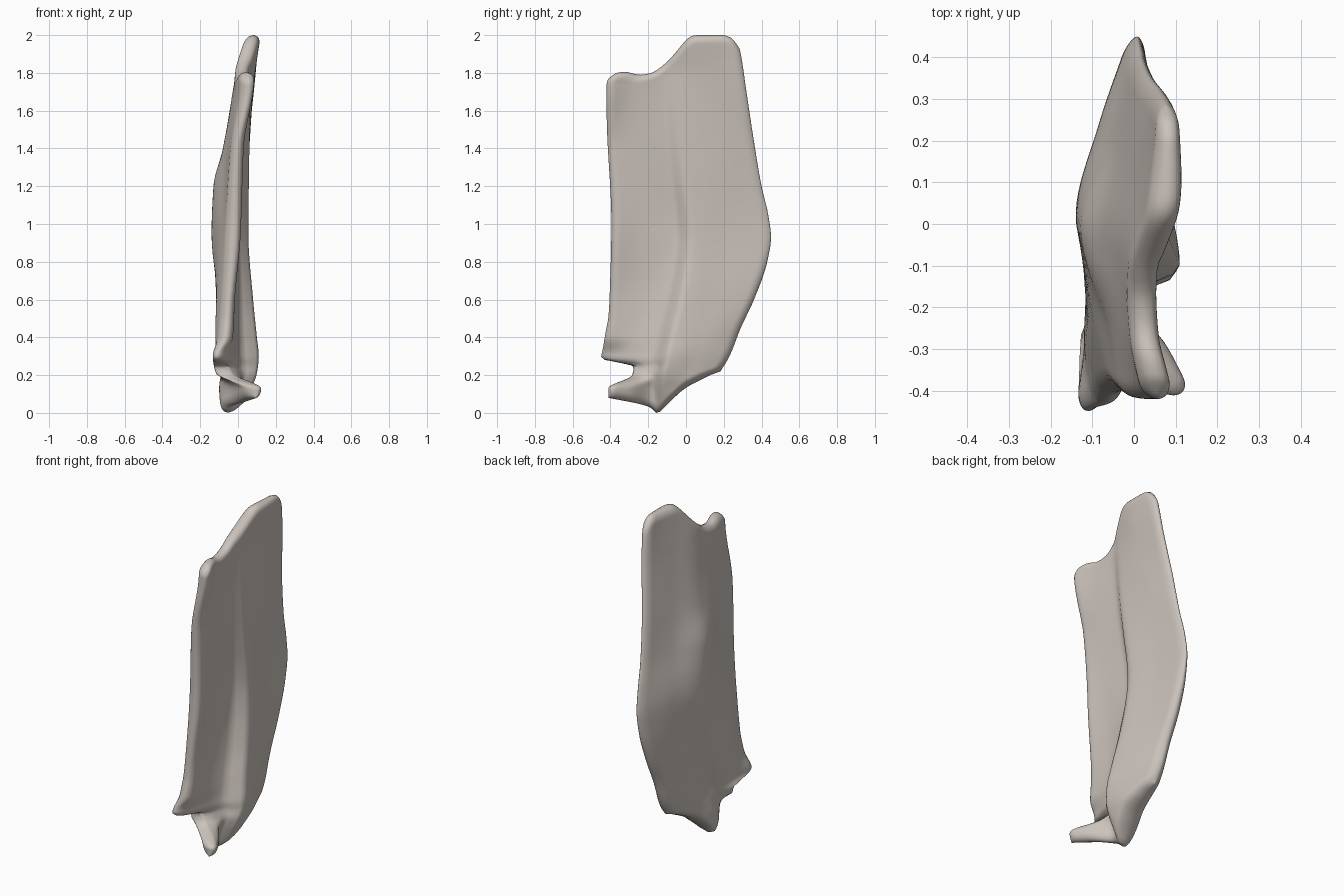
import bpy, bmesh, math

if "Cube" in bpy.data.objects:
    bpy.data.objects.remove(bpy.data.objects["Cube"])

def curve(pts, t):
    """Monotone cubic through (t, value) points."""
    n = len(pts)
    if t <= pts[0][0]:
        return pts[0][1]
    if t >= pts[-1][0]:
        return pts[-1][1]
    i = next(k for k in range(n - 1) if t <= pts[k + 1][0])
    sl = lambda k: (pts[k + 1][1] - pts[k][1]) / (pts[k + 1][0] - pts[k][0])

    def tangent(k):
        if k == 0:
            return sl(0)
        if k == n - 1:
            return sl(n - 2)
        a, b = sl(k - 1), sl(k)
        return 0 if a * b <= 0 else 2 * a * b / (a + b)
    h = pts[i + 1][0] - pts[i][0]
    s = (t - pts[i][0]) / h
    return ((2*s**3 - 3*s*s + 1) * pts[i][1] + (s**3 - 2*s*s + s) * h * tangent(i)
            + (3*s*s - 2*s**3) * pts[i + 1][1] + (s**3 - s*s) * h * tangent(i + 1))

# Side outline: front edge, torn notch added to it, back edge, top and bottom
FRONT = [(.1, -.41), (.34, -.42), (.6, -.405), (1, -.395), (1.6, -.42), (1.74, -.42), (1.8, -.395)]
NOTCH = [(.08, 0), (.13, 0), (.2, .13), (.245, .14), (.29, -.03), (.34, -.02), (.5, 0)]
BACK = [(.2, .17), (.3, .23), (.45, .29), (.6, .36), (.8, .43), (.93, .45), (1.05, .435),
        (1.2, .4), (1.5, .35), (1.7, .32), (1.9, .29), (1.96, .275), (2, .26)]
TOP = [(0, 1.77), (.04, 1.8), (.1, 1.805), (.22, 1.79), (.3, 1.8), (.42, 1.855), (.5, 1.91),
       (.58, 1.965), (.63, 1.99), (.69, 2), (.9, 2), (.96, 1.985), (1, 1.93)]
BOTTOM = [(0, .08), (.38, .03), (.44, 0), (.56, .06), (.7, .13), (.86, .18), (1, .22)]

# Face depth in x: rows by height, columns across the width
COLS = [0, .2, .41, .49, .75, 1]
RIGHT = [(0, [.12, .06, -.02, .0, .05, .04]),
         (.13, [.14, .08, .0, .07, .07, .05]),
         (.21, [-.04, -.01, .03, .10, .08, .04]),
         (.3, [-.08, -.03, .02, .11, .08, .035]),
         (.4, [-.03, -.02, .015, .10, .075, .03]),
         (.6, [-.015, -.02, .01, .08, .055, .03]),
         (.95, [.02, .0, .0, .055, .035, .025]),
         (1.4, [.03, .03, .03, .06, .06, .05]),
         (1.75, [.095, .06, .05, .065, .085, .09]),
         (2, [.10, .09, .085, .10, .12, .11])]
LEFT = [(0, [.06, .0, -.09, -.09, -.04, -.01]),
        (.13, [.05, -.02, -.09, -.10, -.06, -.02]),
        (.21, [-.12, -.11, -.09, -.09, -.07, -.03]),
        (.3, [-.14, -.12, -.10, -.08, -.07, -.03]),
        (.4, [-.10, -.12, -.11, -.09, -.07, -.03]),
        (.6, [-.08, -.115, -.115, -.105, -.08, -.03]),
        (.95, [-.06, -.10, -.13, -.14, -.085, -.01]),
        (1.2, [-.05, -.07, -.12, -.13, -.06, .0]),
        (1.4, [-.035, -.055, -.08, -.08, -.035, .01]),
        (1.75, [.02, -.01, -.02, -.02, .01, .045]),
        (2, [.02, .0, .0, .02, .045, .06])]

def depth(table, u, z):
    return curve([(c, curve([(r[0], r[1][i]) for r in table], z))
                  for i, c in enumerate(COLS)], u)

def rounding(d, r=.045):
    return 1 if d >= r else math.sqrt(max(0, 1 - (1 - d / r) ** 2))

# Slab: two sheets that share a rounded rim
NU, NV = 48, 100
ease = lambda k, n: .5 - .5 * math.cos(math.pi * k / n)
bm = bmesh.new()
sheets = [[], []]
for j in range(NV + 1):
    v = .6 * ease(j, NV) + .4 * j / NV
    rows = [[], []]
    for i in range(NU + 1):
        u = ease(i, NU)
        lo, hi = curve(BOTTOM, u), curve(TOP, u)
        z = lo + (hi - lo) * v
        f, b = curve(FRONT, z), curve(BACK, z)
        y = f + (b - f) * u + curve(NOTCH, z) * max(0, 1 - u / .6) ** 2
        p, m = depth(RIGHT, u, z), depth(LEFT, u, z)
        k = rounding(min(u, 1 - u) * (b - f)) * rounding(min(v, 1 - v) * (hi - lo))
        c, h = (p + m) / 2, (p - m) / 2 * k
        a = bm.verts.new((c + h, y, z))
        rim = i in (0, NU) or j in (0, NV)
        rows[0].append(a)
        rows[1].append(a if rim else bm.verts.new((c - h, y, z)))
    sheets[0].append(rows[0])
    sheets[1].append(rows[1])
for s, g in enumerate(sheets):
    for j in range(NV):
        for i in range(NU):
            q = [g[j][i], g[j][i + 1], g[j + 1][i + 1], g[j + 1][i]]
            bm.faces.new(q if s == 0 else q[::-1])
bmesh.ops.recalc_face_normals(bm, faces=bm.faces)

mesh = bpy.data.meshes.new("weathered_slab")
bm.to_mesh(mesh)
bm.free()
slab = bpy.data.objects.new("weathered_slab", mesh)
bpy.context.collection.objects.link(slab)
mat = bpy.data.materials.new("warm pale grey")
mat.diffuse_color = (.6, .545, .5, 1)
mat.use_nodes = True
mat.node_tree.nodes["Principled BSDF"].inputs["Base Color"].default_value = mat.diffuse_color
mesh.materials.append(mat)
bpy.context.view_layer.objects.active = slab
slab.select_set(True)
bpy.ops.object.shade_smooth_by_angle(angle=math.radians(60))
